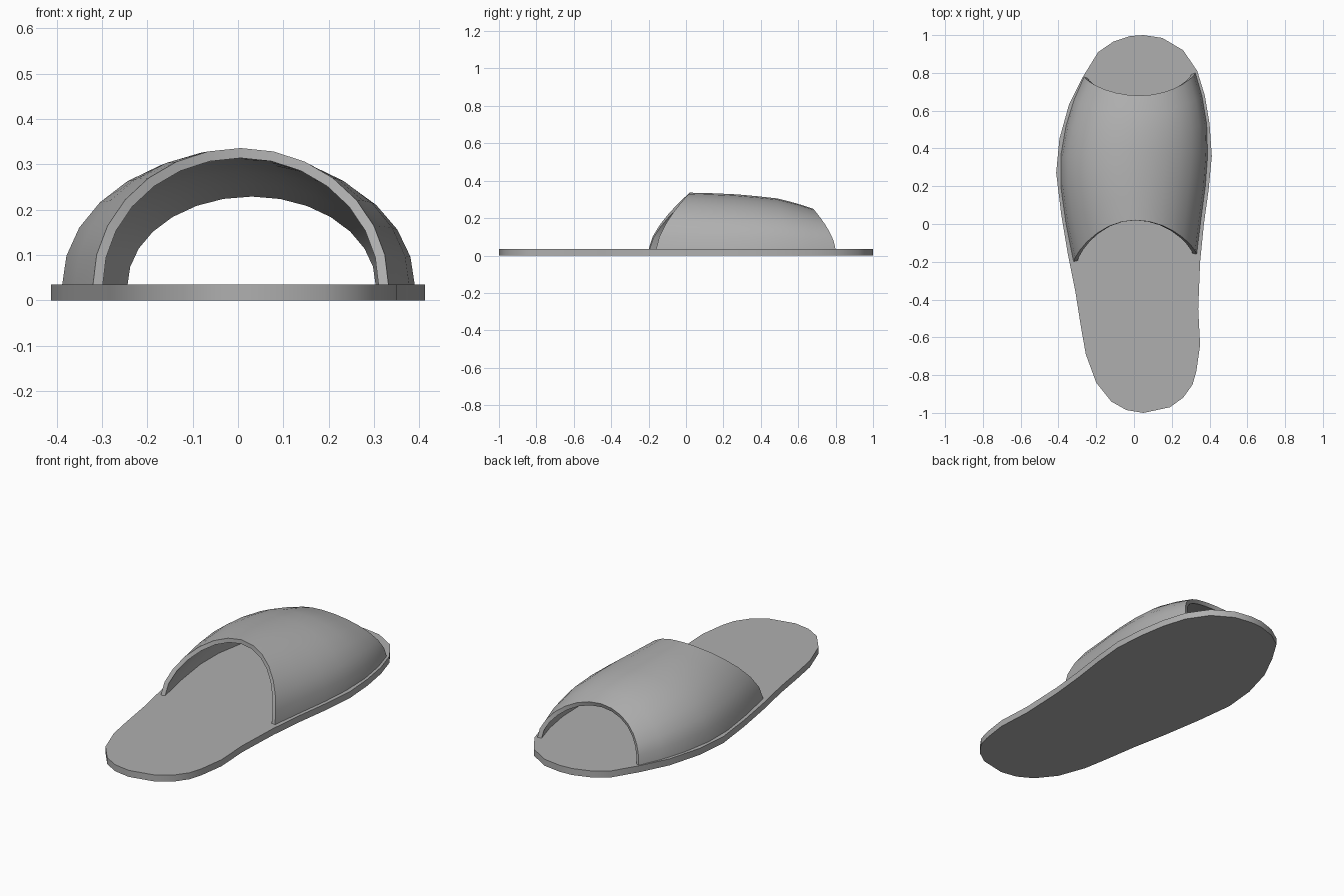
import bpy, bmesh, math

if "Cube" in bpy.data.objects:
    bpy.data.objects.remove(bpy.data.objects["Cube"])

grey = bpy.data.materials.new("mid_grey")
grey.diffuse_color = (.43, .43, .43, 1)
grey.use_nodes = True
grey.node_tree.nodes["Principled BSDF"].inputs["Base Color"].default_value = grey.diffuse_color


def add_object(name, bm, angle, thickness=0):
    mesh = bpy.data.meshes.new(name)
    bm.to_mesh(mesh)
    bm.free()
    mesh.materials.append(grey)
    obj = bpy.data.objects.new(name, mesh)
    bpy.context.collection.objects.link(obj)
    bpy.ops.object.select_all(action='DESELECT')
    obj.select_set(True)
    bpy.context.view_layer.objects.active = obj
    if thickness:
        shell = obj.modifiers.new("thickness", 'SOLIDIFY')
        shell.thickness = thickness
        shell.offset = -1
        bpy.ops.object.modifier_apply(modifier=shell.name)
    bpy.ops.object.shade_smooth_by_angle(angle=math.radians(angle))
    return obj


# Sole: foot-shaped outline, extruded
SOLE_T = 0.035
outline = [(.05, 1), (.15, .985), (.26, .92), (.335, .81), (.375, .68), (.40, .53),
           (.412, .36), (.395, .18), (.37, 0), (.35, -.2), (.34, -.45), (.35, -.64),
           (.33, -.78), (.31, -.85), (.26, -.92), (.19, -.97), (.05, -1),
           (-.04, -.985), (-.12, -.94), (-.2, -.84), (-.255, -.69), (-.28, -.55),
           (-.31, -.36), (-.35, -.16), (-.385, .05), (-.412, .27), (-.395, .45),
           (-.345, .63), (-.27, .78), (-.19, .91), (-.11, .965), (-.02, .995)]
bm = bmesh.new()
face = bm.faces.new([bm.verts.new((x, y, 0)) for x, y in outline])
ext = bmesh.ops.extrude_face_region(bm, geom=[face], use_keep_orig=True)
top = [v for v in ext['geom'] if isinstance(v, bmesh.types.BMVert)]
bmesh.ops.translate(bm, verts=top, vec=(0, 0, SOLE_T))
bmesh.ops.recalc_face_normals(bm, faces=bm.faces)
add_object("sole", bm, 40)

# Upper: arched sections lofted from the heel-side opening to the toe opening
# (left y, right y, apex y, left x, right x, apex z)
sections = [(-.20, -.16, .02, -.32, .332, .336),
            (0, .02, .14, -.36, .354, .333),
            (.2, .2, .27, -.388, .378, .327),
            (.36, .36, .38, -.388, .39, .317),
            (.52, .53, .49, -.36, .385, .305),
            (.66, .68, .59, -.317, .36, .279),
            (.78, .80, .68, -.264, .325, .25)]
SEG = 14
BASE = 0.033
bm = bmesh.new()
rows = []
for yl, yr, ya, xl, xr, h in sections:
    row = []
    for i in range(SEG + 1):
        a = math.pi * i / SEG
        s = max(math.sin(a), 0)
        side = yr if i < SEG / 2 else yl
        row.append(bm.verts.new(((xl + xr) / 2 + (xr - xl) / 2 * math.cos(a),
                                 side + (ya - side) * s ** 1.55,
                                 BASE + (h - BASE) * s)))
    rows.append(row)
for r0, r1 in zip(rows, rows[1:]):
    for i in range(SEG):
        bm.faces.new((r0[i], r1[i], r1[i + 1], r0[i + 1]))
add_object("upper", bm, 40, thickness=0.022)
